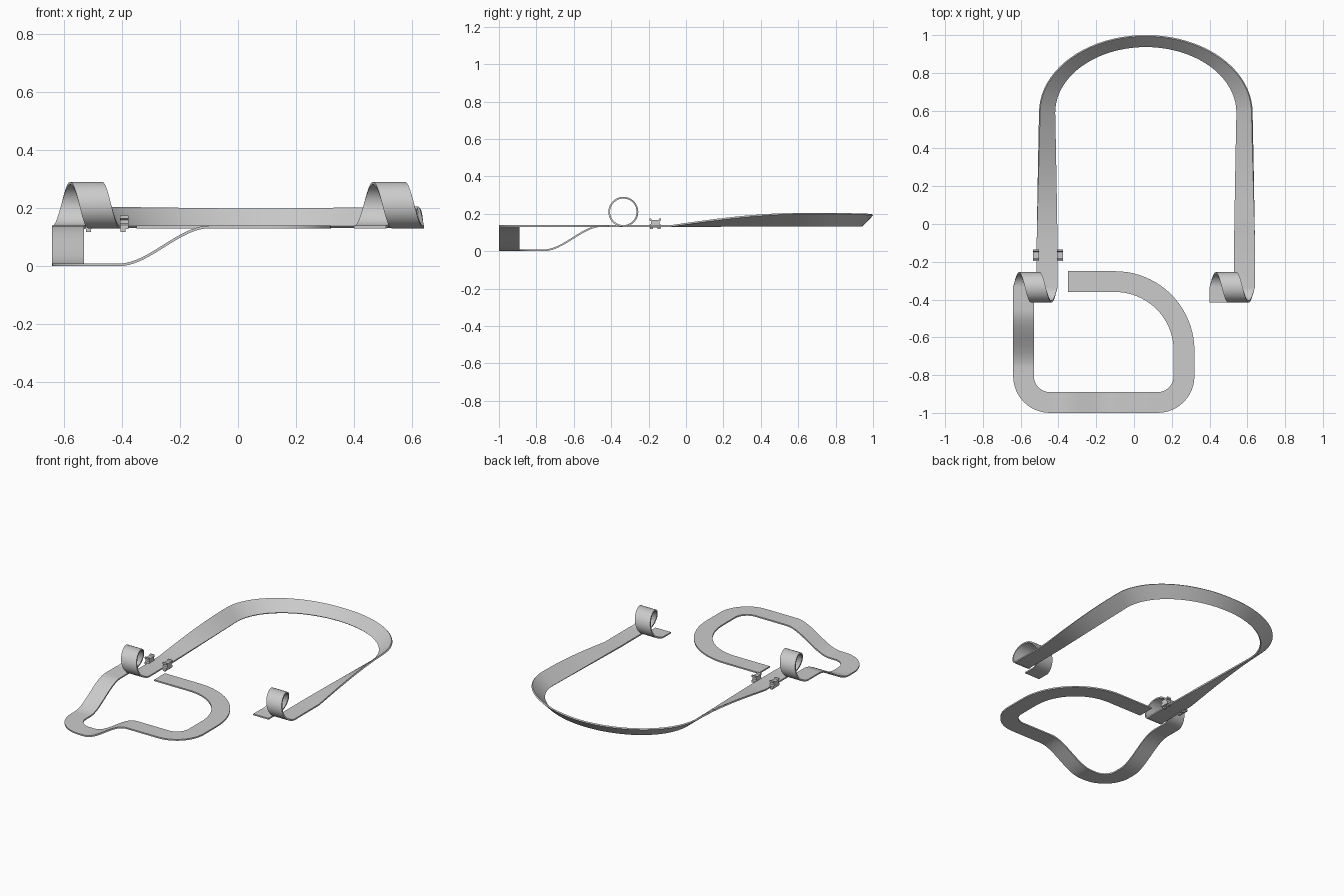
import bpy, bmesh
from math import sin, cos, pi
from mathutils import Vector as V

if "Cube" in bpy.data.objects:
    bpy.data.objects.remove(bpy.data.objects["Cube"])

HW, TH = 0.055, 0.009          # half width and thickness of the ribbon
LOW, HIGH = 0.0048, 0.135      # the two running heights
LOOP_Y, LOOP_R = -0.335, 0.0755
MID_X = 0.0625                 # symmetry line of the big bend
pairs = []                     # (left edge, right edge) along the ribbon


def ease(t):
    t = min(max(t, 0), 1)
    return t * t * (3 - 2 * t)


def flat(x, y, z, dx, dy):
    side = V((dy, -dx, 0)).normalized() * HW
    c = V((x, y, z))
    pairs.append((c - side, c + side))


def arc(cx, cy, r, a0, n, z):
    # clockwise quarter bend
    for i in range(1, n + 1):
        a = a0 - pi / 2 * i / n
        flat(cx + r * cos(a), cy + r * sin(a), z, sin(a), -cos(a))


def loop(x0, x1, d, n=48):
    # vertical loop that drifts sideways
    for i in range(1, n + 1):
        a = 2 * pi * i / n
        c = V((x0 + (x1 - x0) * i / n, LOOP_Y + d * LOOP_R * sin(a),
               HIGH + LOOP_R * (1 - cos(a))))
        s = V((d * HW, 0, 0))
        pairs.append((c - s, c + s))


def mesh_object(name, bm):
    bmesh.ops.recalc_face_normals(bm, faces=bm.faces)
    me = bpy.data.meshes.new(name)
    bm.to_mesh(me)
    bm.free()
    ob = bpy.data.objects.new(name, me)
    bpy.context.collection.objects.link(ob)
    return ob


# front circuit: wide bend, tight bend, dip, tight bend, climb
flat(-0.35, -0.305, HIGH, 1, 0)
flat(-0.10, -0.305, HIGH, 1, 0)
arc(-0.10, -0.67, 0.365, pi / 2, 20, HIGH)
flat(0.265, -0.805, HIGH, 0, -1)
arc(0.125, -0.805, 0.14, 0, 12, HIGH)
for i in range(21):
    t = i / 20
    flat(-0.10 - 0.31 * t, -0.945, HIGH + (LOW - HIGH) * ease(t), -1, 0)
flat(-0.445, -0.945, LOW, -1, 0)
arc(-0.445, -0.805, 0.14, -pi / 2, 12, LOW)
for i in range(21):
    t = i / 20
    flat(-0.585, -0.76 + 0.31 * t, LOW + (HIGH - LOW) * ease(t), 0, 1)
flat(-0.585, LOOP_Y, HIGH, 0, 1)
loop(-0.585, -0.46, 1)

# big banked bend: left half, then mirrored for the right half
half = []
for i in range(15):
    y = -0.08 + 0.67 * i / 14
    k = i / 14
    rise = 0.067 * sin(pi / 2 * min(1, (y + 0.08) / 0.72))
    half.append((V((-0.515 + 0.015 * k, y, HIGH + rise)),
                 V((-0.405 - 0.015 * k, y, HIGH))))
for i in range(1, 21):
    a = pi / 2 * i / 20
    top = HIGH + 0.067 - 0.007 * (1 - cos(a)) 
    half.append((V((MID_X - 0.5625 * cos(a), 0.59 + 0.407 * sin(a), top)),
                 V((MID_X - 0.4825 * cos(a), 0.59 + 0.35 * sin(a), HIGH))))
flip = lambda p: V((2 * MID_X - p.x, p.y, p.z))
pairs += half + [(flip(l), flip(r)) for l, r in reversed(half[:-1])]

# second loop and tail
flat(0.585, LOOP_Y, HIGH, 0, -1)
loop(0.585, 0.455, -1)
flat(0.455, -0.415, HIGH, 0, -1)

# ribbon track from the edge pairs
bm = bmesh.new()
rings = []
for i, (l, r) in enumerate(pairs):
    a, b = pairs[max(i - 1, 0)], pairs[min(i + 1, len(pairs) - 1)]
    n = (r - l).cross((b[0] + b[1]) - (a[0] + a[1])).normalized() * TH / 2
    rings.append([bm.verts.new(p) for p in (l - n, r - n, r + n, l + n)])
for p, q in zip(rings, rings[1:]):
    for j in range(4):
        k = (j + 1) % 4
        bm.faces.new((p[j], p[k], q[k], q[j]))
bm.faces.new(rings[0])
bm.faces.new(rings[-1])
track = mesh_object("ribbon_track", bm)
bpy.context.view_layer.objects.active = track
track.select_set(True)
bpy.ops.object.shade_smooth_by_angle(angle=0.6)


def prism(bm, outline, x0, x1):
    a = [bm.verts.new((x0, y, z)) for y, z in outline]
    b = [bm.verts.new((x1, y, z)) for y, z in outline]
    bm.faces.new(a)
    bm.faces.new(b)
    for i in range(len(a)):
        j = (i + 1) % len(a)
        bm.faces.new((a[i], a[j], b[j], b[i]))


# pair of notched clips on the straight beside the first loop
right = [(0.03, 0.128), (0.03, 0.142), (0.022, 0.147), (0.022, 0.16),
         (0.03, 0.164), (0.03, 0.175), (0.022, 0.175), (0.018, 0.167)]
outline = [(-0.165 + y, z) for y, z in right]
outline += [(-0.165 - y, z) for y, z in reversed(right)]
for name, x, s in (("left_clip", -0.519, -1), ("right_clip", -0.392, 1)):
    bm = bmesh.new()
    prism(bm, outline, x - 0.015, x + 0.015)
    for y in (-0.185, -0.145):
        foot = [(y - 0.008, 0.118), (y + 0.008, 0.118),
                (y + 0.008, 0.13), (y - 0.008, 0.13)]
        prism(bm, foot, x - s * 0.004 - 0.008, x - s * 0.004 + 0.008)
    mesh_object(name, bm)
